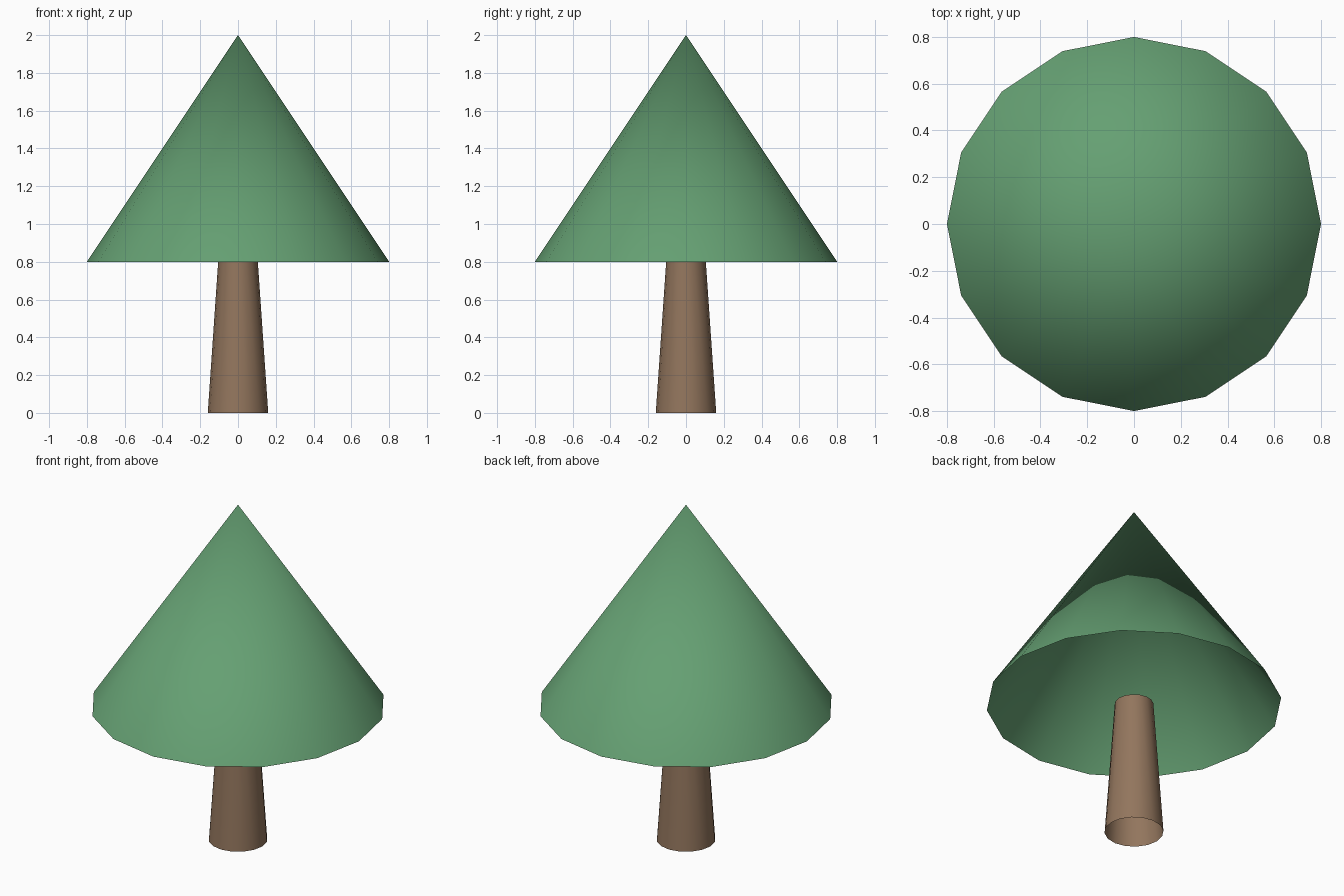
import bpy

if "Cube" in bpy.data.objects:
    bpy.data.objects.remove(bpy.data.objects["Cube"])


def material(name, color):
    mat = bpy.data.materials.new(name)
    mat.diffuse_color = color
    mat.use_nodes = True
    mat.node_tree.nodes["Principled BSDF"].inputs["Base Color"].default_value = mat.diffuse_color
    return mat


def open_cone(name, r_bottom, r_top, z_bottom, z_top, mat):
    """16-sided smooth cone shell without end caps."""
    bpy.ops.mesh.primitive_cone_add(
        vertices=16, radius1=r_bottom, radius2=r_top, depth=z_top - z_bottom,
        end_fill_type='NOTHING', location=(0, 0, (z_bottom + z_top) / 2))
    obj = bpy.context.object
    obj.name = name
    obj.data.materials.append(mat)
    bpy.ops.object.shade_smooth()
    return obj


# Tapered trunk, open at both ends
open_cone("trunk", 0.16, 0.105, 0.0, 0.8, material("bark", (0.29, 0.18, 0.11, 1)))

# Conical foliage, open underneath
open_cone("foliage", 0.8, 0.0, 0.8, 2.0, material("leaves", (0.13, 0.35, 0.17, 1)))
